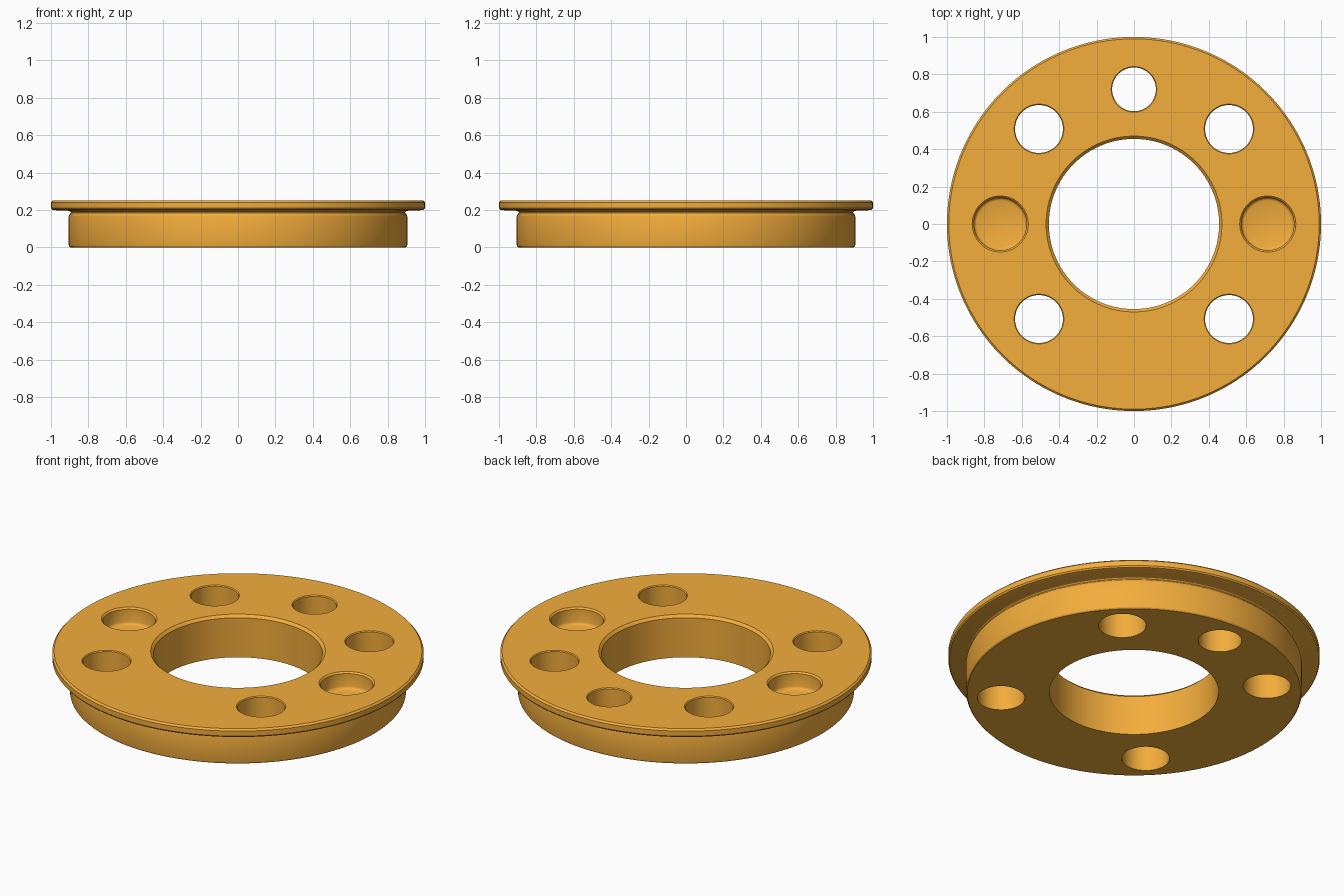
import bpy, bmesh
from math import cos, sin, pi

if "Cube" in bpy.data.objects:
    bpy.data.objects.remove(bpy.data.objects["Cube"])


def revolve(bm, profile, x=0.0, y=0.0, steps=64):
    """Spin a closed (radius, z) profile around a vertical axis at x, y."""
    rings = []
    for r, z in profile:
        if r == 0:
            rings.append([bm.verts.new((x, y, z))] * steps)
        else:
            rings.append([bm.verts.new((x + r * cos(2 * pi * i / steps),
                                        y + r * sin(2 * pi * i / steps), z))
                          for i in range(steps)])
    for a, b in zip(rings, rings[1:] + rings[:1]):
        for i in range(steps):
            j = (i + 1) % steps
            vs = list(dict.fromkeys((a[i], a[j], b[j], b[i])))
            if len(vs) > 2:
                bm.faces.new(vs)


def finish(bm, name):
    bmesh.ops.recalc_face_normals(bm, faces=bm.faces)
    mesh = bpy.data.meshes.new(name)
    bm.to_mesh(mesh)
    bm.free()
    obj = bpy.data.objects.new(name, mesh)
    bpy.context.collection.objects.link(obj)
    return obj


# Flanged ring: bore, hub wall, relief groove under the flange, flange rim
bm = bmesh.new()
revolve(bm, [(0.455, 0), (0.897, 0), (0.903, 0.006), (0.905, 0.014),
             (0.905, 0.165), (0.902, 0.175), (0.894, 0.183), (0.894, 0.188),
             (0.899, 0.193), (0.91, 0.196), (0.985, 0.199), (0.994, 0.202),
             (1.0, 0.21), (1.0, 0.24), (0.99, 0.25),
             (0.47, 0.25), (0.455, 0.235)], steps=160)
ring = finish(bm, "flanged_ring")

# Cutters: five through holes with a small top chamfer
bm = bmesh.new()
holes = [(0, 0.72, 0.117)]
holes += [(sx * 0.508, sy * 0.508, 0.128) for sx in (-1, 1) for sy in (-1, 1)]
for x, y, r in holes:
    revolve(bm, [(0, -0.1), (r, -0.1), (r, 0.245), (r + 0.025, 0.27), (0, 0.27)], x, y)

# Cutters: two blind pockets with a rounded floor edge
for x in (-0.715, 0.715):
    revolve(bm, [(0, 0.15), (0.125, 0.15), (0.133, 0.153), (0.138, 0.158),
                 (0.141, 0.166), (0.141, 0.241), (0.17, 0.27), (0, 0.27)], x, 0)
cutter = finish(bm, "hole_cutter")
cutter.hide_render = True

# Cut the holes, then drop the cutter
mod = ring.modifiers.new("holes", "BOOLEAN")
mod.operation = "DIFFERENCE"
mod.solver = "EXACT"
mod.object = cutter
bpy.context.view_layer.objects.active = ring
ring.select_set(True)
bpy.ops.object.modifier_apply(modifier=mod.name)
bpy.data.objects.remove(cutter)
bpy.ops.object.shade_smooth_by_angle(angle=0.5)

# Orange finish
mat = bpy.data.materials.new("orange")
mat.diffuse_color = (0.9, 0.42, 0.045, 1)
mat.use_nodes = True
mat.node_tree.nodes["Principled BSDF"].inputs["Base Color"].default_value = mat.diffuse_color
ring.data.materials.clear()
ring.data.materials.append(mat)
